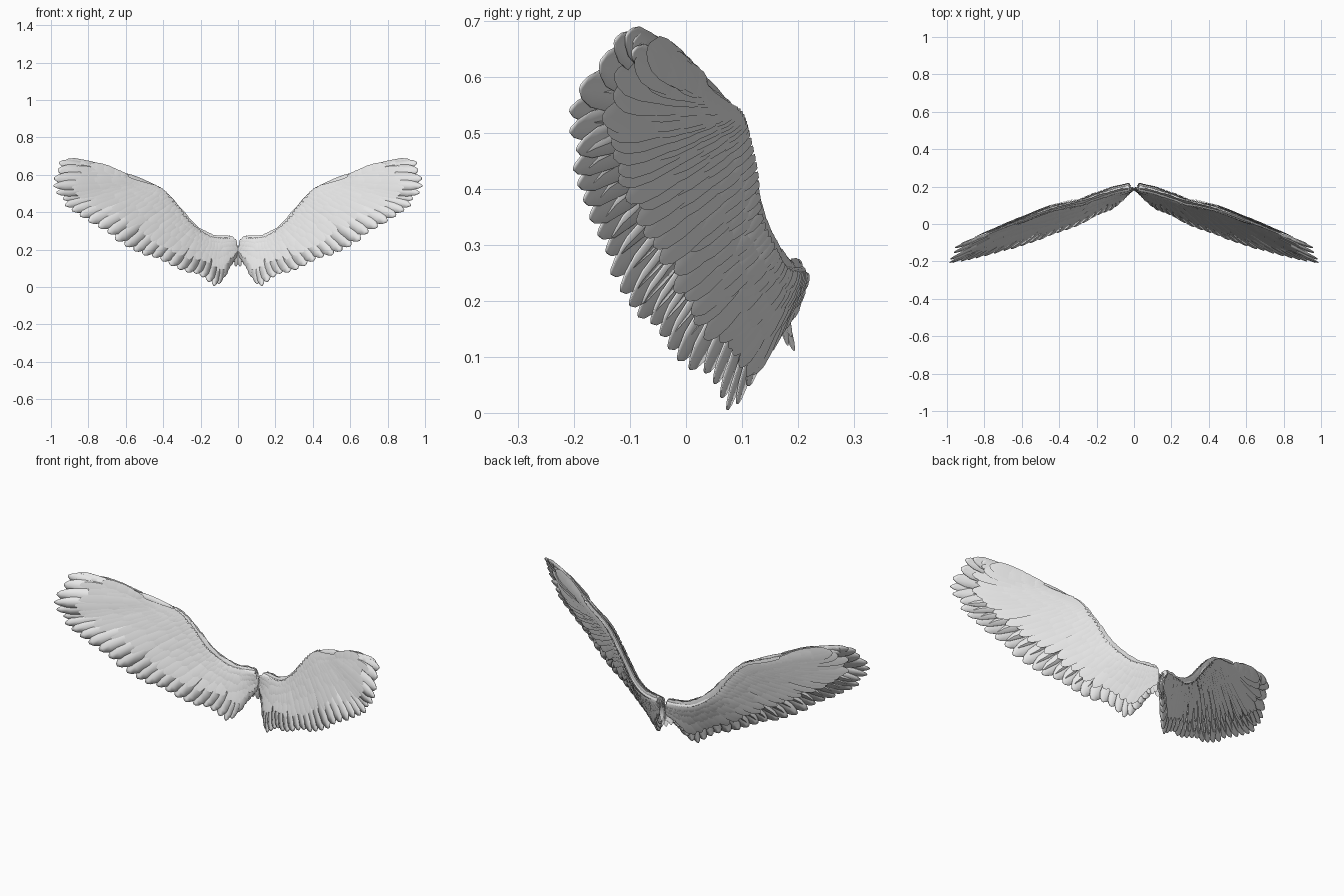
import bpy, bmesh, math, random
from mathutils import Vector

if "Cube" in bpy.data.objects:
    bpy.data.objects.remove(bpy.data.objects["Cube"])

random.seed(4)

plumage = bpy.data.materials.new("pale grey plumage")
plumage.diffuse_color = (0.8, 0.8, 0.8, 1)
plumage.use_nodes = True
plumage.node_tree.nodes["Principled BSDF"].inputs["Base Color"].default_value = plumage.diffuse_color

# Where the quills start (arm bones) and where the feather tips end, inner to outer
ROOTS = [Vector(p) for p in (
    (.025, .195, .25), (.05, .19, .25), (.10, .18, .25), (.16, .16, .26), (.22, .14, .295),
    (.28, .115, .35), (.34, .105, .43), (.40, .09, .495), (.45, .078, .53), (.50, .06, .545),
    (.55, .04, .56), (.60, .02, .58), (.60, .02, .59))]
TIPS = [Vector(p) for p in (
    (.03, .17, .14), (.07, .13, .08), (.115, .08, .003), (.20, .045, .055), (.32, -.02, .088),
    (.45, -.065, .15), (.58, -.11, .205), (.72, -.155, .29), (.85, -.185, .38), (.95, -.205, .46),
    (.995, -.205, .56), (.95, -.12, .67), (.85, -.085, .655))]
FRONT = Vector((-.41, -.9, .15)).normalized()


def along(pts, t):
    """Smooth point at t (0..1) on a row of points."""
    f = min(max(t, 0), 1) * (len(pts) - 1)
    i = min(int(f), len(pts) - 2)
    f -= i
    a, b, c, d = (pts[min(max(i + k, 0), len(pts) - 1)] for k in (-1, 0, 1, 2))
    return .5 * (2 * b + (c - a) * f + (2 * a - 5 * b + 4 * c - d) * f ** 2
                 + (3 * b - a - 3 * c + d) * f ** 3)


def finish(name, bm, solid=0):
    me = bpy.data.meshes.new(name)
    bm.to_mesh(me)
    bm.free()
    ob = bpy.data.objects.new(name, me)
    bpy.context.collection.objects.link(ob)
    me.materials.append(plumage)
    for p in me.polygons:
        p.use_smooth = True
    if solid:
        mod = ob.modifiers.new("thickness", 'SOLIDIFY')
        mod.thickness, mod.offset = solid, 0
    ob.modifiers.new("mirror", 'MIRROR').use_mirror_merge = False
    bpy.ops.object.select_all(action='DESELECT')
    ob.select_set(True)
    bpy.context.view_layer.objects.active = ob
    bpy.ops.object.shade_smooth_by_angle(angle=math.radians(40))
    return ob


def feather(bm, p0, p1, width, side, lift0, lift1, tilt, bow=0.0):
    """Cambered blade from p0 to p1 facing the front (side 1) or the back (side -1)."""
    d = (p1 - p0).normalized()
    n = (FRONT - d * FRONT.dot(d)).normalized() * side
    w = d.cross(n)
    length = (p1 - p0).length
    shape = ((0, .4), (.2, .7), (.45, .95), (.7, 1), (.87, .85), (.96, .5), (1, .14))
    rows = []
    for s, k in shape:
        c = p0.lerp(p1, s) + n * (lift0 + (lift1 - lift0) * s * s + bow * math.sin(math.pi * s))
        h = w * (width * k / 2) + n * (tilt * width * k)
        rows.append([bm.verts.new(q) for q in
                     (c - h - d * .012 * length * k, c + n * width * .05 * k, c + h)])
    for r, q in zip(rows, rows[1:]):
        for j in (0, 1):
            f = bm.faces.new((r[j], r[j + 1], q[j + 1], q[j]))
            f.normal_update()
            if f.normal.dot(n) < 0:
                f.normal_flip()


# Long flight feathers, fanned from the arm to the trailing edge
bm = bmesh.new()
N = 34
for i in range(N):
    t = i / (N - 1)
    r, e = along(ROOTS, t), along(TIPS, t)
    gap = (along(TIPS, t + .5 / N) - along(TIPS, t - .5 / N)).length
    jitter = 0 if t > .88 else random.uniform(-.05, .0)
    feather(bm, r, e + (e - r) * jitter, min(max(gap * 1.6, .045), .09), 1, 0, 0, .05, .008)
finish("flight_feathers", bm, .003)

# Overlapping covert rows on both faces: start, end, count, width, lift
COVERTS = {"greater_coverts": (.10, .74, 36, .062, .010),
           "median_coverts": (.05, .52, 42, .05, .015),
           "lesser_coverts": (.0, .34, 48, .04, .019),
           "marginal_coverts": (-.03, .19, 56, .032, .021)}
for name, (a, b, count, width, lift) in COVERTS.items():
    for side, face in ((1, "front"), (-1, "back")):
        bm = bmesh.new()
        for i in range(count):
            t = (i + random.uniform(-.25, .25)) / (count - 1)
            r, e = along(ROOTS, t), along(TIPS, t)
            end = b + random.uniform(-.04, .04)
            # coverts lean outward along the wing, as they lie on the arm
            lean = along(ROOTS, t + .04) - r
            p0, p1 = r.lerp(e, a), r.lerp(e, end) + lean * .5
            feather(bm, p0, p1, width * (.75 + .4 * t), side, lift * (1.15 - .4 * t),
                    .006 + lift * .3, .05 * side, .003)
        finish(f"{face}_{name}", bm)

# Fleshy arm along the leading edge, tapering to the hand
bm = bmesh.new()
SIDES, STEPS = 10, 28
rings = []
for i in range(STEPS + 1):
    t = i / STEPS * .92
    c = along(ROOTS, t)
    d = (along(ROOTS, t + .02) - along(ROOTS, t - .02)).normalized()
    u = (FRONT - d * FRONT.dot(d)).normalized()
    v = d.cross(u)
    rad = .021 * (1 - .65 * t)
    rings.append([bm.verts.new(c + u * rad * math.cos(x) + v * rad * .85 * math.sin(x))
                  for x in (2 * math.pi * j / SIDES for j in range(SIDES))])
for r, q in zip(rings, rings[1:]):
    for j in range(SIDES):
        k = (j + 1) % SIDES
        bm.faces.new((r[j], r[k], q[k], q[j]))
bm.faces.new(rings[0])
bm.faces.new(rings[-1])
bmesh.ops.recalc_face_normals(bm, faces=bm.faces)
finish("wing_arm", bm)

# Short feathers lying along the leading edge, tips breaking the outline
bm = bmesh.new()
for i in range(40):
    t = i / 39 * .86
    r, e = along(ROOTS, t), along(ROOTS, t + .1)
    up = (r - along(TIPS, t)).normalized()
    for side in (1, -1):
        feather(bm, r + up * .008, r.lerp(e, .9) + up * random.uniform(.008, .02),
                .026, side, .012 * (1 - .5 * t), .004, .1 * side)
finish("leading_edge_feathers", bm)

# Longer thumb feathers stepping out along the top of the hand
bm = bmesh.new()
for p0, p1, w in (((.44, .08, .535), (.63, .005, .602), .04),
                  ((.52, .055, .55), (.73, -.035, .617), .04),
                  ((.58, .03, .58), (.80, -.065, .637), .045),
                  ((.62, .01, .59), (.88, -.095, .645), .05)):
    feather(bm, Vector(p0), Vector(p1), w, 1, 0, 0, .05)
finish("thumb_feathers", bm, .003)

# Curved shoulder feathers closing the inner root
bm = bmesh.new()
for x, z0, z1 in ((.012, .235, .11), (.022, .25, .135), (.035, .25, .12)):
    for side in (1, -1):
        feather(bm, Vector((x, .195, z0)), Vector((x, .199 - x * .5, z1)), .026, side,
                0, 0, .05 * side, .016 * side)
finish("shoulder_feathers", bm)
